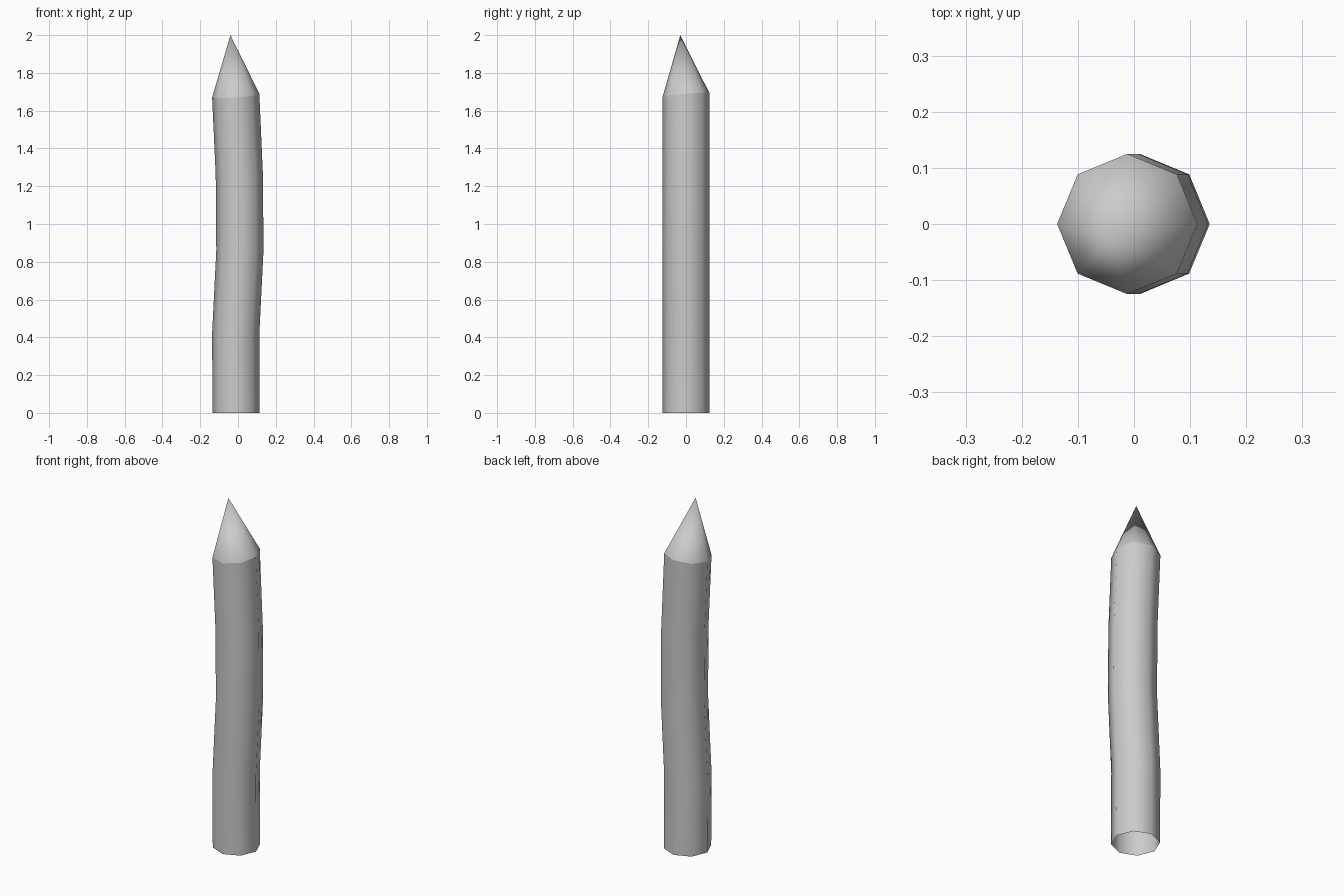
import bpy, bmesh, math

if "Cube" in bpy.data.objects:
    bpy.data.objects.remove(bpy.data.objects["Cube"])

SIDES, R = 8, 0.125
# centreline of the slightly bent shaft: (x, z)
PATH = [(-0.01, 0.0), (-0.012, 0.42), (0.01, 0.86), (0.007, 1.26), (-0.012, 1.68)]

bm = bmesh.new()


def ring(cx, z, last):
    verts = []
    for i in range(SIDES):
        a = 2 * math.pi * i / SIDES
        x, y = R * math.cos(a), R * math.sin(a)
        # the cut at the top is slightly tilted
        tilt = (0.08 * x + 0.09 * y) if last else 0
        verts.append(bm.verts.new((cx + x, y, z + tilt)))
    return verts


# octagonal shaft, open at the bottom
rings = [ring(x, z, i == len(PATH) - 1) for i, (x, z) in enumerate(PATH)]
for low, high in zip(rings, rings[1:]):
    for i in range(SIDES):
        j = (i + 1) % SIDES
        bm.faces.new((low[i], low[j], high[j], high[i]))

# off-centre sharpened point
tip = bm.verts.new((-0.04, -0.03, 2.0))
for i in range(SIDES):
    bm.faces.new((rings[-1][i], rings[-1][(i + 1) % SIDES], tip))

# smooth faces with a crisp edge where the point begins
for f in bm.faces:
    f.smooth = True
for i in range(SIDES):
    bm.edges.get((rings[-1][i], rings[-1][(i + 1) % SIDES])).smooth = False

mesh = bpy.data.meshes.new("wooden_stake")
bm.to_mesh(mesh)
bm.free()
stake = bpy.data.objects.new("wooden_stake", mesh)
bpy.context.collection.objects.link(stake)
